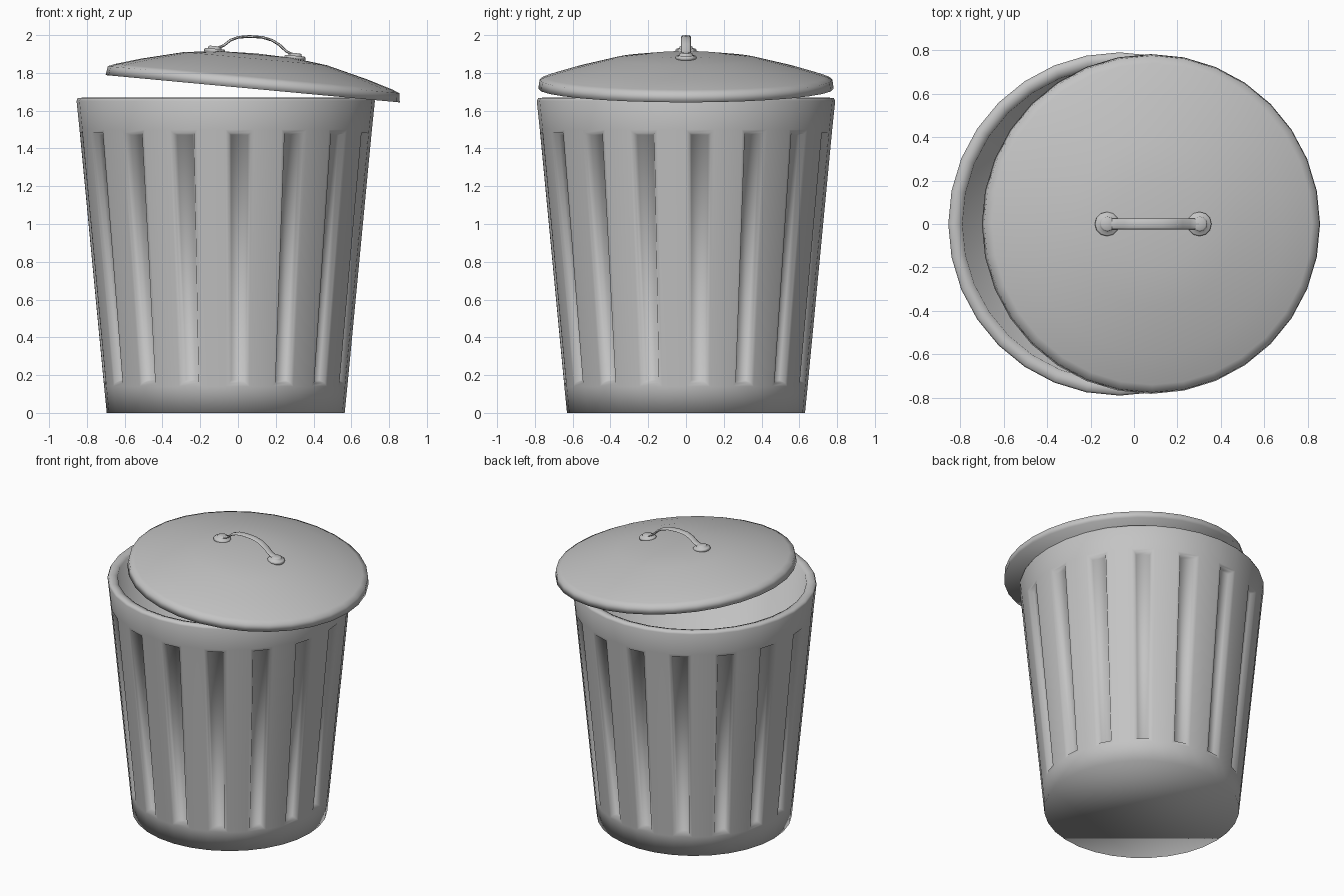
import bpy, bmesh, math
from mathutils import Matrix, Vector

cube = bpy.data.objects.get("Cube")
if cube:
    bpy.data.objects.remove(cube)

metal = bpy.data.materials.new("galvanised_grey")
metal.use_nodes = True
GREY = (0.55, 0.55, 0.55, 1)
metal.diffuse_color = GREY
metal.node_tree.nodes["Principled BSDF"].inputs["Base Color"].default_value = GREY


def finish(name, bm, matrix=Matrix()):
    """Turn a bmesh into a smooth, coloured object."""
    mesh = bpy.data.meshes.new(name)
    bm.to_mesh(mesh)
    bm.free()
    mesh.materials.append(metal)
    mesh.shade_smooth()
    obj = bpy.data.objects.new(name, mesh)
    obj.matrix_world = matrix
    bpy.context.collection.objects.link(obj)
    return obj


def lathe(profile, sides):
    """Revolve (radius, height) points around z and cap open ends with flat discs."""
    bm = bmesh.new()
    verts = [bm.verts.new((r, 0, z)) for r, z in profile]
    edges = [bm.edges.new(pair) for pair in zip(verts, verts[1:])]
    bmesh.ops.spin(bm, geom=verts + edges, cent=(0, 0, 0), axis=(0, 0, 1),
                   angle=math.tau, steps=sides, use_merge=True)
    bmesh.ops.remove_doubles(bm, verts=bm.verts[:], dist=0.0005)
    bmesh.ops.holes_fill(bm, edges=[e for e in bm.edges if e.is_boundary], sides=0)
    bmesh.ops.recalc_face_normals(bm, faces=bm.faces[:])
    return bm


SIDES = 32
STEP = math.tau / SIDES

# Can body: inner wall, rolled rim and outer wall, with a flat floor and underside
body = lathe([(.575, .05), (.725, 1.658), (.755, 1.669), (.783, 1.667), (.79, 1.652),
              (.774, 1.5), (.644, .14), (.63, 0)], SIDES)

# Pressed grooves: every second tall outer face gets a narrow sunken channel
grooves = []
for f in body.faces:
    c = f.calc_center_median()
    tall = max(v.co.z for v in f.verts) - min(v.co.z for v in f.verts) > 1
    index = int((math.atan2(c.y, c.x) % math.tau) / STEP)
    if tall and f.normal.dot(Vector((c.x, c.y, 0))) > 0 and index % 2 == 0:
        grooves.append(f)
bmesh.ops.inset_individual(body, faces=grooves, thickness=.026)
bmesh.ops.inset_individual(body, faces=grooves, thickness=.018, depth=-.03)
finish("can_body", body, Matrix.Translation((-.065, 0, 0)))

# Lid: domed disc resting askew on the rim
TILT = math.radians(5.3)
lid_matrix = Matrix.Translation((.078, 0, 1.716)) @ Matrix.Rotation(TILT, 4, 'Y')
lid = lathe([(0, .188), (.2, .182), (.38, .16), (.6, .105), (.74, .063),
             (.775, .048), (.782, 0)], SIDES)
finish("lid", lid, lid_matrix)

# Handle feet: stepped round washers on the lid
for side, x, z in (("right", -.125, 1.908), ("left", .3, 1.871)):
    foot = lathe([(.056, 0), (.056, .014), (.05, .02), (.036, .02),
                  (.034, .03), (.028, .034)], 12)
    finish("handle_foot_" + side, foot,
           Matrix.Translation((x, 0, z)) @ Matrix.Rotation(TILT, 4, 'Y'))

# Handle: flattened bar swept along an arch
path = [Vector((x, 0, z)) for x, z in (
    (-.145, 1.93), (-.105, 1.933), (-.075, 1.945), (-.04, 1.973), (0, 1.988), (.06, 1.993),
    (.13, 1.988), (.18, 1.973), (.22, 1.948), (.255, 1.915), (.285, 1.9), (.32, 1.896))]
bar = bmesh.new()
rings = []
for i, p in enumerate(path):
    along = (path[min(i + 1, len(path) - 1)] - path[max(i - 1, 0)]).normalized()
    up = Vector((-along.z, 0, along.x))
    rings.append([bar.verts.new(p + Vector((0, .026 * math.cos(a), 0)) + up * .007 * math.sin(a))
                  for a in (math.tau * k / 8 for k in range(8))])
for a, b in zip(rings, rings[1:]):
    for k in range(8):
        bar.faces.new((a[k], a[k - 1], b[k - 1], b[k]))
for end in (rings[0], rings[-1]):
    bar.faces.new(end)
bmesh.ops.recalc_face_normals(bar, faces=bar.faces[:])
finish("handle", bar)
